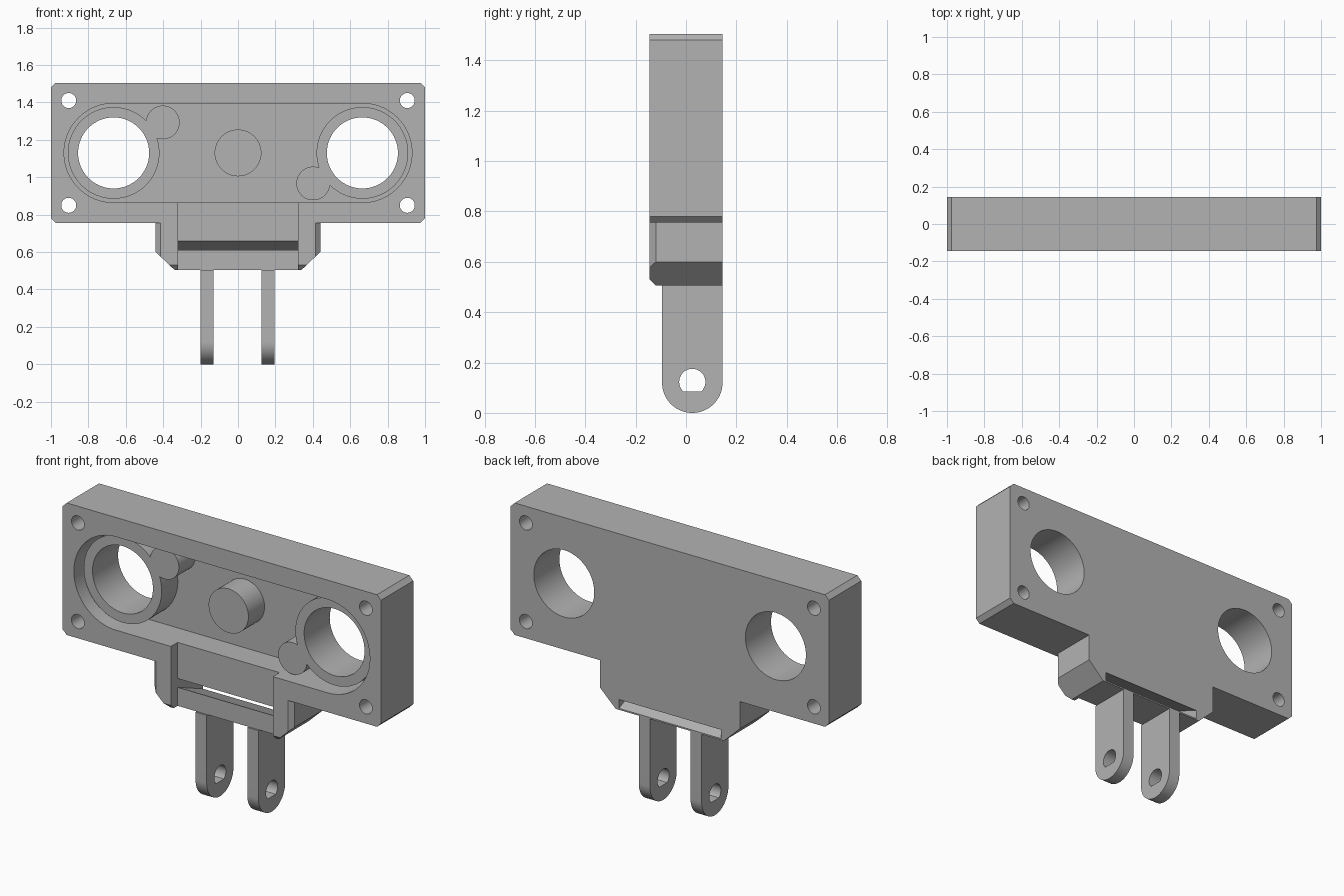
import bpy, bmesh
from math import sin, cos, pi, radians, asin
from mathutils import Vector

old = bpy.data.objects.get("Cube")
if old:
    bpy.data.objects.remove(old)

grey = bpy.data.materials.new("plain grey")
grey.use_nodes = True
colour = (0.45, 0.45, 0.45, 1)
grey.diffuse_color = colour
grey.node_tree.nodes["Principled BSDF"].inputs["Base Color"].default_value = colour

FRONT, BACK = -0.145, 0.145
STEP, FLOOR = -0.085, 0.06     # height of posts and channel, pocket floor
MID = 1.13                     # height of the large holes


def prism(name, pts, axis, lo, hi):
    """Extrude a 2D outline along an axis; the outline uses the other two axes in order."""
    bm = bmesh.new()

    def place(p, d):
        c = list(p)
        c.insert("xyz".index(axis), d)
        return bm.verts.new(c)
    a = [place(p, lo) for p in pts]
    b = [place(p, hi) for p in pts]
    bm.faces.new(a)
    bm.faces.new(b)
    for i in range(len(pts)):
        j = (i + 1) % len(pts)
        bm.faces.new((a[i], a[j], b[j], b[i]))
    bmesh.ops.recalc_face_normals(bm, faces=bm.faces)
    mesh = bpy.data.meshes.new(name)
    bm.to_mesh(mesh)
    bm.free()
    mesh.materials.append(grey)
    ob = bpy.data.objects.new(name, mesh)
    bpy.context.collection.objects.link(ob)
    return ob


def arc(u, v, r, start=0, end=360, n=64):
    steps = n if end - start == 360 else n + 1
    angles = [radians(start + (end - start) * i / n) for i in range(steps)]
    return [(u + r * cos(t), v + r * sin(t)) for t in angles]


def box(u0, u1, v0, v1):
    return [(u0, v0), (u1, v0), (u1, v1), (u0, v1)]


def combine(ob, tool, op):
    """Apply a boolean and throw the tool away."""
    m = ob.modifiers.new(op, "BOOLEAN")
    m.operation, m.solver, m.object = op, "EXACT", tool
    bpy.ops.object.select_all(action="DESELECT")
    bpy.context.view_layer.objects.active = ob
    ob.select_set(True)
    bpy.ops.object.modifier_apply(modifier=m.name)
    bpy.data.objects.remove(tool)


def finish(ob):
    bpy.ops.object.select_all(action="DESELECT")
    bpy.context.view_layer.objects.active = ob
    ob.select_set(True)
    bpy.ops.object.shade_smooth_by_angle(angle=radians(30))


# Main plate with clipped corners
c, low, top = 0.025, 0.755, 1.505
half = [(1 - c, low), (1, low + c), (1, top - c), (1 - c, top)]
housing = prism("housing", half + [(-x, z) for x, z in reversed(half)], "y", FRONT, BACK)

# Neck below the plate, chamfered on its front side and bottom edges
half = [(0.34, 0.505), (0.44, 0.6), (0.44, 0.85)]
neck = prism("neck", half + [(-x, z) for x, z in reversed(half)], "y", FRONT, BACK)
trim = prism("bottom_trim", [(FRONT + c, 0.505), (0.3, 0.505), (0.3, 1),
                             (FRONT, 1), (FRONT, 0.505 + c)], "x", -0.6, 0.6)
combine(neck, trim, "INTERSECT")
trim = prism("side_trim", [(-0.44 + c, FRONT), (0.44 - c, FRONT), (0.44, FRONT + c),
                           (0.44, 0.3), (-0.44, 0.3), (-0.44, FRONT + c)], "z", 0.4, 1)
combine(neck, trim, "INTERSECT")
combine(housing, neck, "UNION")

# Round-ended pocket and the shallow channel leading down from it
stadium = arc(0.665, MID, 0.265, -90, 90) + arc(-0.665, MID, 0.265, 90, 270)
combine(housing, prism("pocket", stadium, "y", -0.3, FLOOR), "DIFFERENCE")
combine(housing, prism("channel", box(-0.32, 0.32, 0.4, 0.95), "y", -0.3, STEP), "DIFFERENCE")

# Sloping slot through the neck
drop = 0.42
slot = [(y, z - drop * (y - STEP)) for y, z in
        ((-0.2, 0.61), (0.25, 0.61), (0.25, 0.66), (-0.2, 0.66))]
combine(housing, prism("slot", slot, "x", -0.32, 0.32), "DIFFERENCE")

# Centre boss, ring posts and their small side lobes
posts = [(0, MID, 0.125)]
for side in (-1, 1):
    posts += [(side * 0.665, MID, 0.245), (side * 0.402, MID - side * 0.163, 0.09)]
for x, z, r in posts:
    combine(housing, prism("post", arc(x, z, r), "y", STEP, FLOOR + 0.03), "UNION")

# Large through holes and corner screw holes
for side in (-1, 1):
    for x, z, r in ((0.665, MID, 0.19), (0.905, 0.85, 0.04), (0.905, 1.41, 0.04)):
        combine(housing, prism("hole", arc(side * x, z, r), "y", -0.3, 0.3), "DIFFERENCE")
finish(housing)

# Two rounded hanging lugs with flat-bottomed holes
yc, zc, r = 0.025, 0.12, 0.12
for name, x0, x1 in (("right_lug", -0.2, -0.13), ("left_lug", 0.125, 0.195)):
    lug = prism(name, arc(yc, zc, r, 180, 360) + [(yc + r, 0.505), (yc - r, 0.505)], "x", x0, x1)
    flat = 47
    hole = prism("lug_hole", arc(yc, 0.123, 0.052, -flat, 180 + flat), "x", -0.5, 0.5)
    combine(lug, hole, "DIFFERENCE")
    finish(lug)
